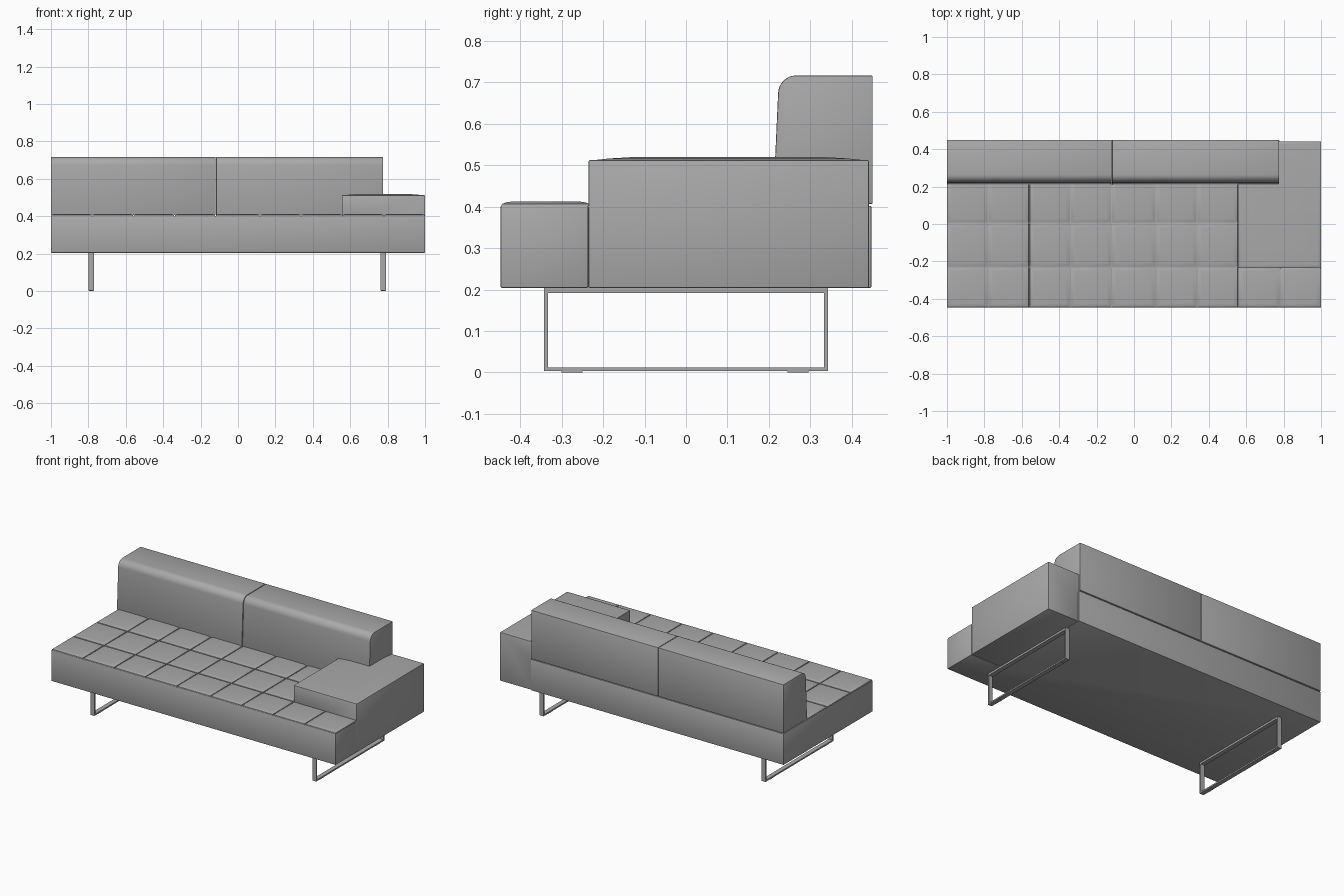
import bpy
import bmesh
import math
from mathutils import Vector

cube = bpy.data.objects.get("Cube")
if cube:
    bpy.data.objects.remove(cube, do_unlink=True)

GREY = (0.4, 0.4, 0.4, 1.0)
grey = bpy.data.materials.new("plain grey")
grey.use_nodes = True
grey.diffuse_color = GREY
grey.node_tree.nodes["Principled BSDF"].inputs["Base Color"].default_value = GREY


def finish(name, bm, bevel=0.0):
    """Turn a bmesh into a shaded object, optionally easing its sharp edges."""
    if bevel:
        sharp = [e for e in bm.edges if e.calc_face_angle(0) > math.radians(40)]
        bmesh.ops.bevel(bm, geom=sharp, offset=bevel, segments=2,
                        profile=0.5, affect='EDGES')
    bmesh.ops.recalc_face_normals(bm, faces=bm.faces)
    mesh = bpy.data.meshes.new(name)
    bm.to_mesh(mesh)
    bm.free()
    mesh.materials.append(grey)
    obj = bpy.data.objects.new(name, mesh)
    bpy.context.collection.objects.link(obj)
    bpy.ops.object.select_all(action='DESELECT')
    obj.select_set(True)
    bpy.context.view_layer.objects.active = obj
    bpy.ops.object.shade_smooth_by_angle(angle=math.radians(35))
    return obj


def extrude(name, points, axis, start, end, bevel=0.0):
    """Extrude a closed profile along x, y or z."""
    bm = bmesh.new()
    verts = []
    for a, b in points:
        co = [a, b]
        co.insert(axis, start)
        verts.append(bm.verts.new(co))
    face = bm.faces.new(verts)
    out = bmesh.ops.extrude_face_region(bm, geom=[face])
    move = Vector((0, 0, 0))
    move[axis] = end - start
    bmesh.ops.translate(bm, vec=move,
                        verts=[v for v in out["geom"] if isinstance(v, bmesh.types.BMVert)])
    return finish(name, bm, bevel)


def add_pad(bm, x0, x1, y0, y1, rings):
    """Pillow top: stacked rectangles given as (inset, height), capped."""
    last = None
    for inset, z in rings:
        ring = [bm.verts.new((x, y, z)) for x, y in (
            (x0 + inset, y0 + inset), (x1 - inset, y0 + inset),
            (x1 - inset, y1 - inset), (x0 + inset, y1 - inset))]
        if last:
            for i in range(4):
                j = (i + 1) % 4
                bm.faces.new((last[i], last[j], ring[j], ring[i]))
        last = ring
    bm.faces.new(last)


# Seat base, notched at the corner where the arm block stands
BOTTOM, SEAT = 0.204, 0.402
extrude("seat_base", [(-1, -0.447), (1, -0.447), (1, -0.236), (0.779, -0.236),
                      (0.779, 0.447), (-1, 0.447)], 2, BOTTOM, SEAT, 0.003)

# Tufted seat squares; the front row runs the full width
columns = [-1, -0.78, -0.56, -0.34, -0.12, 0.117, 0.337, 0.557, 0.78, 1]
rows = [-0.447, -0.23, 0.005, 0.24]
bm = bmesh.new()
for r in range(3):
    for c in range(9 if r == 0 else 7):
        add_pad(bm, columns[c], columns[c + 1], rows[r], rows[r + 1],
                [(0.001, SEAT - 0.004), (0.003, 0.406), (0.012, 0.410), (0.026, 0.412)])
finish("seat_squares", bm)

# Arm block with a ledge over the seat and a gently crowned top
extrude("arm_block", [(1, BOTTOM), (1, 0.512), (0.556, 0.512), (0.556, 0.395),
                      (0.781, 0.395), (0.781, BOTTOM)], 1, -0.235, 0.441, 0.003)
bm = bmesh.new()
add_pad(bm, 0.556, 1, -0.235, 0.441,
        [(0.003, 0.511), (0.05, 0.516), (0.1, 0.519)])
finish("arm_top", bm)

# Two backrest cushions with a rounded front upper edge
profile = [(0.45, 0.406), (0.45, 0.716), (0.264, 0.716)]
for i in range(1, 9):
    t = math.radians(90 + i * 87 / 8)
    profile.append((0.264 + 0.042 * math.cos(t), 0.671 + 0.045 * math.sin(t)))
profile.append((0.210, 0.406))
for name, x0, x1 in (("right_backrest", -1, -0.120), ("left_backrest", -0.117, 0.775)):
    extrude(name, profile, 0, x0, x1, 0.003)

# Sled legs: flat bar frames with small floor glides
for side, x in (("right", -0.785), ("left", 0.776)):
    bm = bmesh.new()
    loops = []
    for dx in (-0.014, 0.014):
        for t in (0, 0.009):
            loops.append([bm.verts.new((x + dx, y, z)) for y, z in (
                (-0.342 + t, 0.003 + t), (0.342 - t, 0.003 + t),
                (0.342 - t, BOTTOM - 0.003 - t), (-0.342 + t, BOTTOM - 0.003 - t))])
    for a, b in ((0, 1), (1, 3), (3, 2), (2, 0)):
        for i in range(4):
            j = (i + 1) % 4
            bm.faces.new((loops[a][i], loops[a][j], loops[b][j], loops[b][i]))
    finish(side + "_leg_frame", bm)
    for end, y in (("front", -0.275), ("back", 0.27)):
        extrude(f"{side}_{end}_glide", [(x - 0.012, y - 0.025), (x + 0.012, y - 0.025),
                                        (x + 0.012, y + 0.025), (x - 0.012, y + 0.025)],
                2, 0, 0.004)
    # Thin plate joining the frame to the seat base
    extrude(side + "_mount_plate", [(x - 0.014, -0.342), (x + 0.014, -0.342),
                                    (x + 0.014, 0.342), (x - 0.014, 0.342)],
            2, BOTTOM - 0.004, BOTTOM + 0.002)
